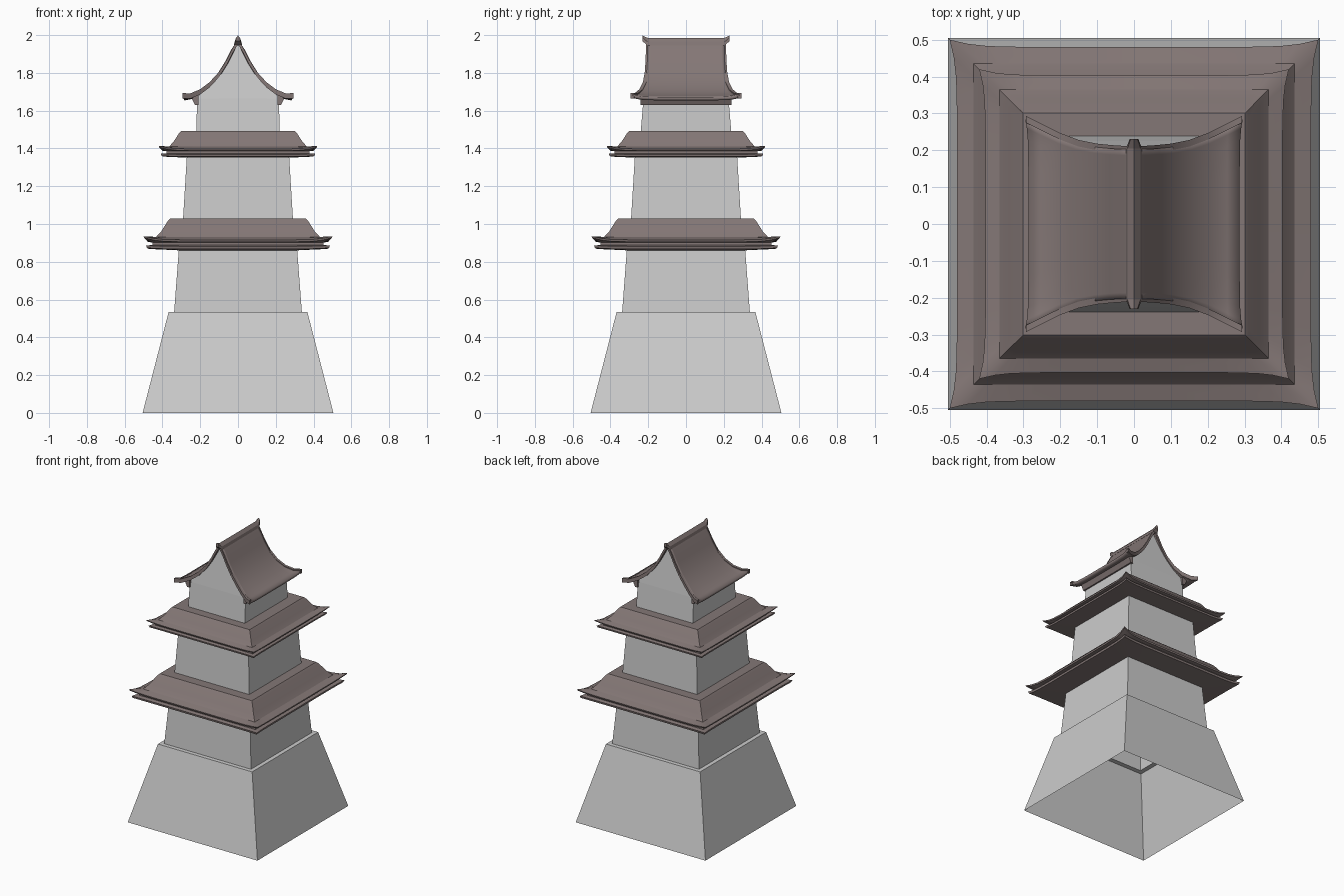
import bpy, bmesh, math

if "Cube" in bpy.data.objects:
    bpy.data.objects.remove(bpy.data.objects["Cube"])

roof_mat = bpy.data.materials.new("roof_brown")
roof_mat.diffuse_color = (0.23, 0.185, 0.18, 1)
roof_mat.use_nodes = True
roof_mat.node_tree.nodes["Principled BSDF"].inputs["Base Color"].default_value = roof_mat.diffuse_color


def loft(name, rings, closed=True, cap_start=False, cap_end=False, mat=None, smooth=None):
    """Skin a list of equal-length point rings."""
    bm = bmesh.new()
    vs = [[bm.verts.new(p) for p in r] for r in rings]
    n = len(rings[0])
    for a, b in zip(vs, vs[1:]):
        for i in range(n if closed else n - 1):
            j = (i + 1) % n
            bm.faces.new((a[i], a[j], b[j], b[i]))
    if cap_start:
        bm.faces.new(vs[0])
    if cap_end:
        bm.faces.new(vs[-1])
    bmesh.ops.recalc_face_normals(bm, faces=bm.faces[:])
    me = bpy.data.meshes.new(name)
    bm.to_mesh(me)
    bm.free()
    ob = bpy.data.objects.new(name, me)
    bpy.context.collection.objects.link(ob)
    if mat:
        me.materials.append(mat)
    if smooth:
        bpy.ops.object.select_all(action='DESELECT')
        ob.select_set(True)
        bpy.context.view_layer.objects.active = ob
        bpy.ops.object.shade_smooth_by_angle(angle=math.radians(smooth))
    return ob


def rect(hx, hy, z):
    return [(-hx, -hy, z), (hx, -hy, z), (hx, hy, z), (-hx, hy, z)]


def eave_ring(h, z, flare, lift):
    """Square ring whose corners reach outward and upward."""
    pts = []
    for k in range(4):
        c, s = round(math.cos(k * math.pi / 2)), round(math.sin(k * math.pi / 2))
        for t in (-1, -0.92, -0.82, -0.6, 0, 0.6, 0.82, 0.92):
            w = abs(t) ** 10
            r = h + flare * w
            x, y = t * r, -r
            pts.append((x * c - y * s, x * s + y * c, z + lift * w))
    return pts


# Stone base and tapering storey walls
loft("stone_base", [rect(.505, .505, 0), rect(.367, .367, .535), rect(.335, .335, .535)])
loft("lower_wall", [rect(.338, .338, .535), rect(.312, .312, .88)])
loft("middle_wall", [rect(.291, .291, 1.025), rect(.27, .27, 1.37)])
loft("upper_wall", [rect(.22, .24, 1.485), rect(.217, .225, 1.665)])

# Two skirt roofs with double eaves: half width, height, corner flare, corner lift
SKIRT = [(.25, 1.03, 0, 0), (.358, 1.03, 0, 0), (.370, 1.018, 0, 0),
         (.405, .963, 0, 0), (.435, .930, 0, 0), (.480, .916, .02, .019),
         (.477, .905, .02, .022), (.452, .902, 0, 0), (.452, .888, 0, 0),
         (.475, .882, .012, .005), (.472, .868, .01, .005), (.30, .86, 0, 0)]
for name, k, top in (("lower_skirt_roof", 1, 1.03), ("upper_skirt_roof", .84, 1.493)):
    loft(name, [eave_ring(h * k, top + (z - 1.03) * k, f * k, l * k) for h, z, f, l in SKIRT],
         mat=roof_mat, smooth=30)

# Gable roof: x, height, half length
HALF = [(0, 1.967, .203), (.03, 1.915, .203), (.06, 1.856, .205), (.10, 1.792, .209),
        (.15, 1.737, .219), (.20, 1.697, .238), (.25, 1.670, .264), (.285, 1.663, .284)]
profile = [(-x, z, l) for x, z, l in HALF[:0:-1]] + HALF


def roof_point(x, z, l, v):
    w = abs(v) ** 8 * (abs(x) / .285) ** 6
    return (x * (1 + .03 * w), l * v, z + .016 * w)


gable_roof = loft("gable_roof",
                  [[roof_point(*p, v) for p in profile]
                   for v in (-1, -.92, -.8, -.5, 0, .5, .8, .92, 1)],
                  closed=False, mat=roof_mat, smooth=35)
shell = gable_roof.modifiers.new("thickness", 'SOLIDIFY')
shell.thickness = .018
shell.offset = 0

for side, s in (("front", -1), ("back", 1)):
    # Raised trim along the sloping roof ends
    path = [roof_point(*p, s) for p in profile]
    loft(side + "_roof_trim",
         [[(x, y + dy, z + dz) for dy, dz in ((-.009, -.014), (.009, -.014), (.009, .014), (-.009, .014))]
          for x, y, z in path],
         cap_start=True, cap_end=True, mat=roof_mat, smooth=35)
    # Leaning gable wall under the roof
    lean = [(x, s * (.225 - (z - 1.665) * .125), z - .004) for x, z, l in profile if abs(x) < .21]
    foot = [(-.217, s * .225, 1.665), (.217, s * .225, 1.665)]
    edge = [foot[0]] + lean + [foot[1]]
    base = [(x, s * .225, 1.663) for x, y, z in edge]
    loft(side + "_gable_wall", [base, edge], closed=False)

# Eave beams below the long roof edges
for side, s in (("left", -1), ("right", 1)):
    loft(side + "_eave_beam",
         [[(s * x, y, z) for x, z in ((.21, 1.63), (.228, 1.63), (.245, 1.665), (.21, 1.685))]
          for y in (-.24, .24)],
         cap_start=True, cap_end=True, mat=roof_mat)

# Ridge cap with upturned pointed ends: y, side height, peak height, half width
RIDGE = [(-.23, 1.968, 1.998, .012), (-.205, 1.945, 1.986, .022),
         (.205, 1.945, 1.986, .022), (.23, 1.968, 1.998, .012)]
loft("ridge_cap",
     [[(-w, y, b), (w, y, b), (w * .8, y, b + .02), (0, y, t), (-w * .8, y, b + .02)]
      for y, b, t, w in RIDGE],
     cap_start=True, cap_end=True, mat=roof_mat)
